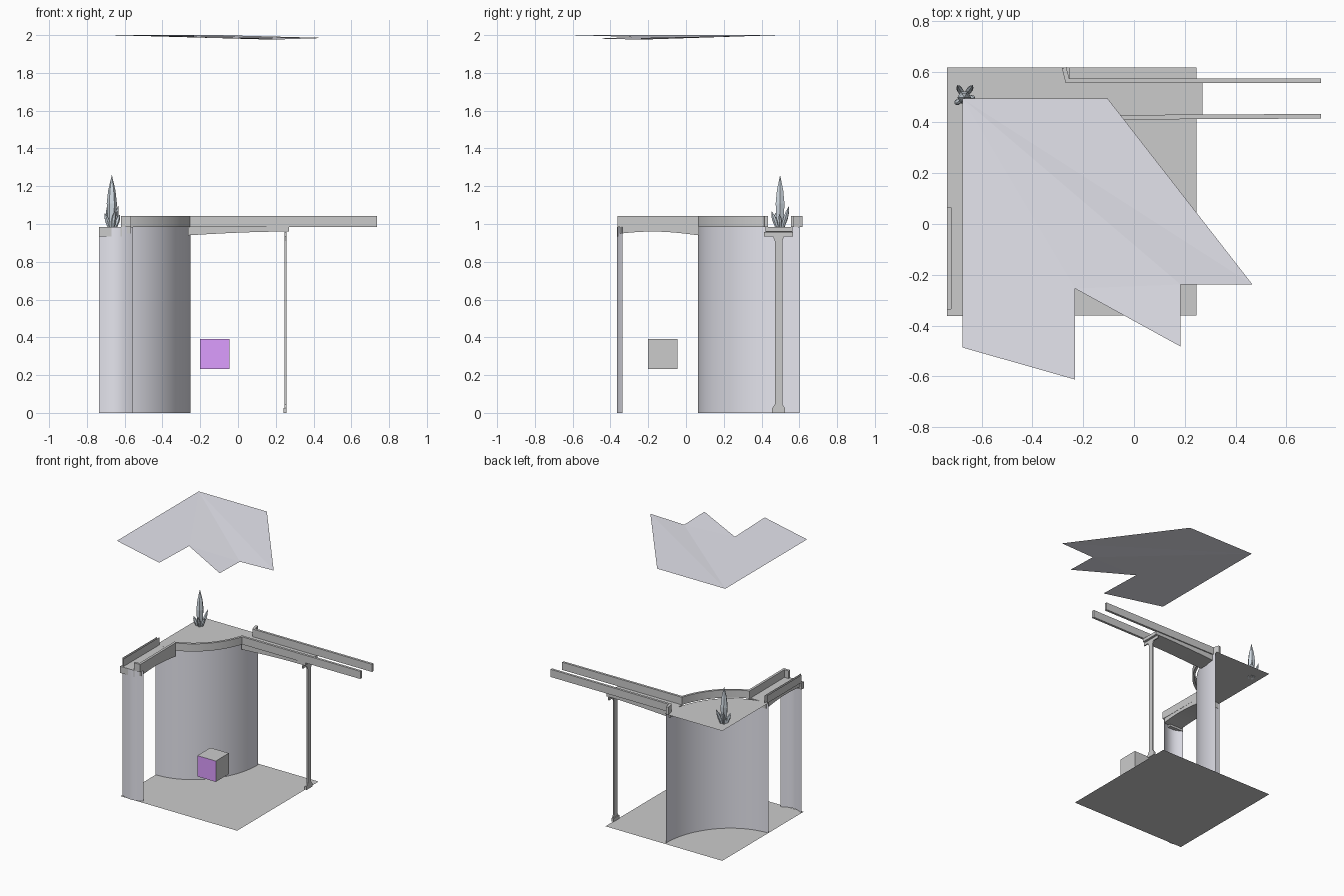
import bpy, bmesh, math
from mathutils import Vector, Matrix

if "Cube" in bpy.data.objects:
    bpy.data.objects.remove(bpy.data.objects["Cube"])


def material(name, rgb):
    m = bpy.data.materials.new(name)
    m.diffuse_color = (*rgb, 1)
    m.use_nodes = True
    m.node_tree.nodes["Principled BSDF"].inputs["Base Color"].default_value = m.diffuse_color
    return m


stone = material("cool_grey", (0.79, 0.79, 0.86))


def make(name, verts, faces, smooth=False, closed=False, mat=None):
    me = bpy.data.meshes.new(name)
    me.from_pydata(verts, [], faces)
    if closed:
        bm = bmesh.new()
        bm.from_mesh(me)
        bmesh.ops.recalc_face_normals(bm, faces=bm.faces)
        bm.to_mesh(me)
        bm.free()
    if mat:
        me.materials.append(mat)
    ob = bpy.data.objects.new(name, me)
    bpy.context.collection.objects.link(ob)
    if smooth:
        bpy.context.view_layer.objects.active = ob
        ob.select_set(True)
        bpy.ops.object.shade_smooth_by_angle(angle=math.radians(35))
        ob.select_set(False)
    return ob


def prism(name, pts, vec, smooth=False):
    """Extrude a closed 3D outline along vec."""
    n = len(pts)
    a = [Vector(p) for p in pts]
    b = [p + Vector(vec) for p in a]
    faces = [tuple(range(n)), tuple(range(n, 2 * n))]
    faces += [(i, (i + 1) % n, n + (i + 1) % n, n + i) for i in range(n)]
    return make(name, a + b, faces, smooth, True)


def box(name, x, y, z):
    return prism(name, [(x[0], y[0], z[0]), (x[1], y[0], z[0]), (x[1], y[1], z[0]), (x[0], y[1], z[0])],
                 (0, 0, z[1] - z[0]))


def sheet(name, path, z0, z1, mat=None):
    """Upright single-sided wall following a path."""
    n = len(path)
    v = [(x, y, z) for z in (z0, z1) for x, y in path]
    return make(name, v, [(i, i + 1, n + i + 1, n + i) for i in range(n - 1)], True, mat=mat)


def rail(name, path, z0=0.985, z1=1.043, t=0.018):
    """Solid rail of thickness t following a path, with mitred corners."""
    p = [Vector(q) for q in path]
    left, right = [], []
    for i, q in enumerate(p):
        d0 = (q - p[i - 1]).normalized() if i else (p[1] - q).normalized()
        d1 = (p[i + 1] - q).normalized() if i < len(p) - 1 else d0
        n0, n1 = Vector((-d0.y, d0.x)), Vector((-d1.y, d1.x))
        m = (n0 + n1).normalized()
        m *= t / 2 / max(m.dot(n0), 0.4)
        left.append(q + m)
        right.append(q - m)
    return prism(name, [(q.x, q.y, z0) for q in left + right[::-1]], (0, 0, z1 - z0), True)


def arc(a0, a1, n, grow=0.0):
    """Points on the quarter-round tower plan; 0 = left end, 90 = back end."""
    angles = [math.radians(a0 + (a1 - a0) * i / n) for i in range(n + 1)]
    return [(-0.735 + (0.483 + grow) * math.sin(a), 0.6 - (0.536 + grow) * math.cos(a)) for a in angles]


# Ground floor
make("ground_floor", [(-0.735, -0.36, 0), (0.245, -0.36, 0), (0.245, 0.615, 0), (-0.735, 0.615, 0)],
     [(0, 1, 2, 3)])

# Quarter-round tower wall and its deck
curve = arc(0, 90, 24)
sheet("curved_wall", curve, 0, 0.985, stone)
deck = curve + [(-0.252, 0.615), (-0.735, 0.615)]
make("upper_deck", [(x, y, 0.985) for x, y in deck], [tuple(range(len(deck)))])

# Walkways with arched undersides
N = 12
right = [(-0.265 + 0.535 * i / N, 0.94 + 0.02 * math.sin(math.pi / 2 * i / N)) for i in range(N + 1)]
prism("right_walkway", [(x, 0.42, z) for x, z in right] + [(0.27, 0.42, 0.985), (-0.265, 0.42, 0.985)],
      (0, 0.145, 0), True)
left = [(0.068 - 0.418 * i / N, 0.94 + 0.02 * math.sin(math.pi * 0.85 * i / N)) for i in range(N + 1)]
prism("left_walkway", [(-0.72, y, z) for y, z in left] + [(-0.72, -0.35, 0.985), (-0.72, 0.068, 0.985)],
      (0.15, 0, 0), True)

# Rails: inner one follows the curve, outer ones run beside the walkways
rail("inner_rail", [(-0.62, -0.353), (-0.576, -0.353)] + arc(18, 71, 20, 0.02) + [(0.735, 0.424)])
rail("right_outer_rail", [(-0.275, 0.615), (-0.262, 0.564), (0.735, 0.564)])
for name, x, y0, y1 in (("left_outer_rail_back", -0.73, -0.34, 0.07), ("left_outer_rail_front", -0.714, -0.355, 0.08)):
    sheet(name, [(x, y0), (x, y1)], 0.985, 1.043)

# Front left support: bowed panel with a trim strip
panel = [(-0.735 + 0.178 * i / 10, -0.335 - 0.03 * math.sin(math.pi * i / 10)) for i in range(11)]
sheet("front_left_support", panel, 0, 0.985, stone)
box("support_trim", (-0.735, -0.615), (-0.362, -0.335), (0.935, 0.985))

# Thin right support with flared foot and head
half = [(0.034, 0), (0.034, 0.025), (0.02, 0.045), (0.02, 0.91), (0.03, 0.935), (0.077, 0.935), (0.077, 0.957)]
outline = half + [(-y, z) for y, z in half[::-1]]
prism("right_support", [(0.247, 0.49 + y, z) for y, z in outline], (0.009, 0, 0))
box("right_support_foot", (0.24, 0.252), (0.456, 0.524), (0, 0.025))

# Folded roof sheet: shallow valley from the back corner to the inner notch
roof = [(-0.675, 0.494, 2), (-0.104, 0.494, 2), (0.466, -0.238, 1.985), (0.183, -0.238, 1.976),
        (0.183, -0.482, 1.982), (-0.232, -0.254, 1.99), (-0.232, -0.612, 2), (-0.675, -0.486, 2)]
make("roof", roof, [(0, 3, 2), (0, 2, 1), (0, 5, 3), (5, 4, 3), (0, 7, 6, 5)], mat=stone)

# Floating block, purple on the front only
block = box("floating_block", (-0.2, -0.045), (-0.202, -0.045), (0.232, 0.39))
block.data.materials.append(material("block_grey", (0.97, 0.99, 1)))
block.data.materials.append(material("block_purple", (0.72, 0.34, 1)))
for f in block.data.polygons:
    f.material_index = int(f.normal.y < -0.5)

# Crystal cluster: one tall shard with leaning small ones around it
crystal_mat = material("crystal", (0.65, 0.72, 0.78))


def shard(name, base, height, radius, lean=0, turn=0):
    rings = [(0, 0.75), (0.45, 1), (0.7, 0.72)]
    verts = [(radius * r * math.cos(k * math.pi / 3), radius * r * math.sin(k * math.pi / 3), h * height)
             for h, r in rings for k in range(6)] + [(0, 0, height)]
    faces = [tuple(range(6))]
    for j in (0, 6):
        faces += [(j + k, j + (k + 1) % 6, j + 6 + (k + 1) % 6, j + 6 + k) for k in range(6)]
    faces += [(12 + k, 12 + (k + 1) % 6, 18) for k in range(6)]
    ob = make(name, verts, faces, False, True, crystal_mat)
    ob.data.transform(Matrix.Translation(base) @ Matrix.Rotation(turn, 4, 'Z') @ Matrix.Rotation(lean, 4, 'Y'))


c = Vector((-0.668, 0.498, 0.985))
shard("crystal_main", c, 0.275, 0.027)
for i, (deg, h) in enumerate([(55, 0.12), (120, 0.11), (215, 0.08), (290, 0.09), (355, 0.07)]):
    a = math.radians(deg)
    shard(f"crystal_small_{i + 1}", c + Vector((math.cos(a), math.sin(a), 0)) * 0.018, h, 0.013, 0.35, a)
